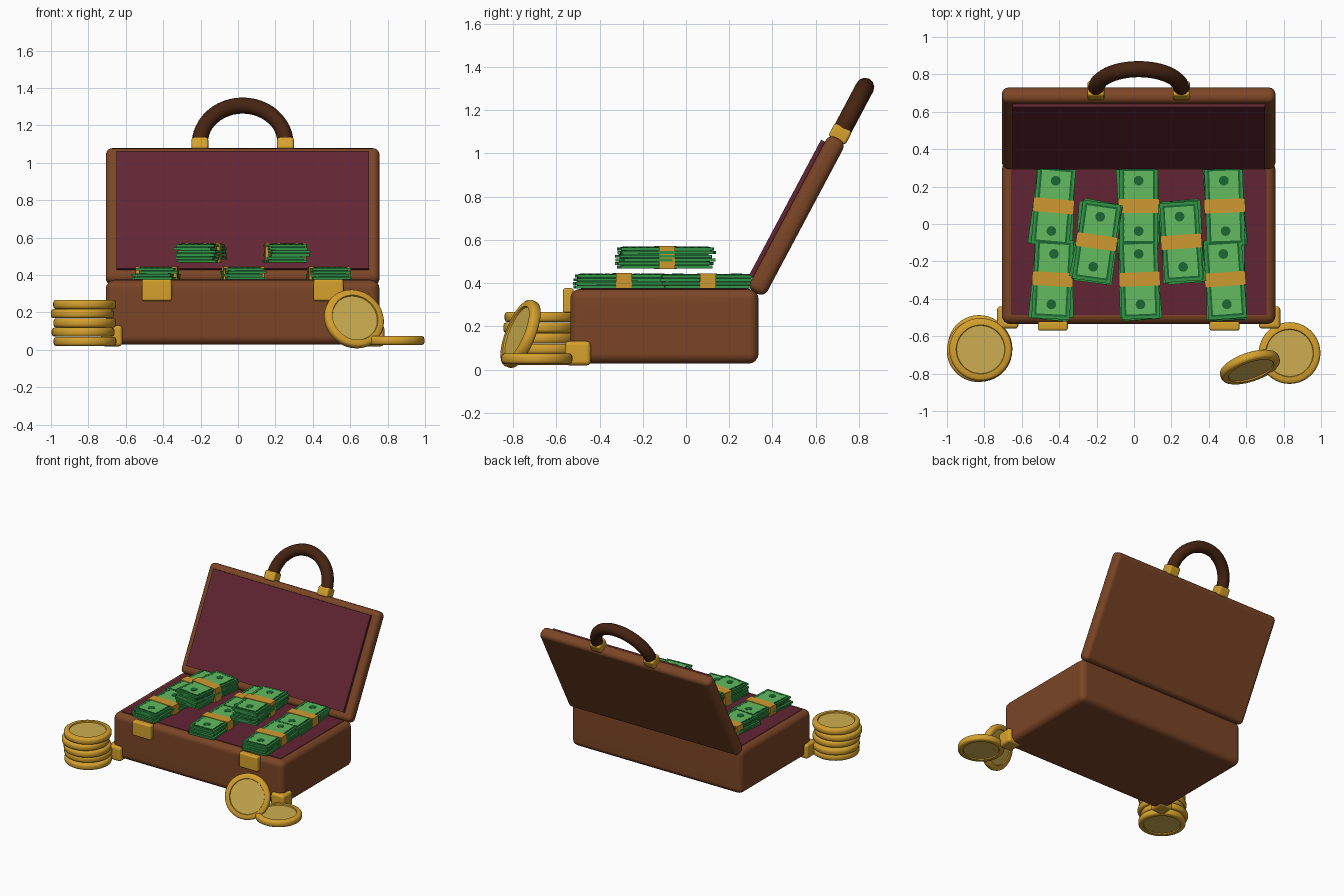
import bpy, bmesh, math, random
from mathutils import Matrix, Vector

if "Cube" in bpy.data.objects:
    bpy.data.objects.remove(bpy.data.objects["Cube"])

random.seed(4)


def material(name, r, g, b):
    m = bpy.data.materials.new(name)
    lin = [((c / 255 + 0.055) / 1.055) ** 2.4 for c in (r, g, b)]
    m.diffuse_color = (*lin, 1)
    m.use_nodes = True
    m.node_tree.nodes["Principled BSDF"].inputs["Base Color"].default_value = m.diffuse_color
    return m


LEATHER = material("brown leather", 122, 69, 37)
LINING = material("maroon lining", 98, 37, 51)
GRIP = material("dark brown leather", 70, 36, 17)
GOLD = material("gold", 213, 161, 45)
PALE = material("pale gold", 205, 174, 80)
GREEN = material("note green", 50, 150, 70)
LIGHT = material("light note green", 98, 187, 94)
INK = material("dark note green", 27, 105, 52)
BAND = material("paper band orange", 207, 154, 48)


def finish(bm, name, mats, matrix=Matrix(), smooth=True):
    bmesh.ops.recalc_face_normals(bm, faces=bm.faces)
    me = bpy.data.meshes.new(name)
    bm.to_mesh(me)
    bm.free()
    ob = bpy.data.objects.new(name, me)
    bpy.context.collection.objects.link(ob)
    for m in mats:
        me.materials.append(m)
    ob.matrix_world = matrix
    if smooth:
        bpy.ops.object.select_all(action='DESELECT')
        ob.select_set(True)
        bpy.context.view_layer.objects.active = ob
        bpy.ops.object.shade_smooth_by_angle(angle=math.radians(40))
    return ob


def add_box(bm, size, matrix=Matrix(), index=0):
    verts = bmesh.ops.create_cube(
        bm, size=1, matrix=matrix @ Matrix.Diagonal((*size, 1)))["verts"]
    for f in {f for v in verts for f in v.link_faces}:
        f.material_index = index


def box(name, size, mat, matrix, bevel=0.0, segments=4):
    bm = bmesh.new()
    add_box(bm, size)
    if bevel:
        bmesh.ops.bevel(bm, geom=bm.edges[:], offset=bevel, segments=segments,
                        profile=0.5, affect='EDGES')
    ob = finish(bm, name, [mat], matrix, bevel > 0)
    if bevel:
        ob.modifiers.new("flat_sides", 'WEIGHTED_NORMAL').keep_sharp = True
    return ob


T = Matrix.Translation
CX = 0.025  # case centre in x

# Case base with lining
box("case_base", (1.463, 0.87, 0.345), LEATHER, T((CX, -0.1, 0.2)), 0.045)
box("base_lining", (1.365, 0.775, 0.02), LINING, T((CX, -0.098, 0.366)))

# Open lid, leaning back; its local z runs up the lid
LID = T((CX, 0.512, 0.712)) @ Matrix.Rotation(math.radians(-28), 4, 'X')
box("case_lid", (1.463, 0.09, 0.81), LEATHER, LID, 0.035)
box("lid_lining", (1.35, 0.03, 0.71), LINING, LID @ T((0, -0.05, 0.008)))

# Handle and its collars
R = 0.229
curve = bpy.data.curves.new("handle", 'CURVE')
curve.dimensions = '3D'
curve.bevel_depth = 0.043
curve.bevel_resolution = 4
curve.use_fill_caps = True
spline = curve.splines.new('POLY')
arc = [(R * math.cos(math.pi * i / 24), 0, 0.444 + R * math.sin(math.pi * i / 24))
       for i in range(25)]
path = [(R, 0, 0.41)] + arc + [(-R, 0, 0.41)]
spline.points.add(len(path) - 1)
for p, co in zip(spline.points, path):
    p.co = (*co, 1)
spline.use_smooth = True
handle = bpy.data.objects.new("handle", curve)
bpy.context.collection.objects.link(handle)
curve.materials.append(GRIP)
handle.matrix_world = LID
bpy.ops.object.select_all(action='DESELECT')
handle.select_set(True)
bpy.context.view_layer.objects.active = handle
bpy.ops.object.convert(target='MESH')

# Metal fittings, one of each per side
for side, s in (("left", -1), ("right", 1)):
    box(f"handle_collar_{side}", (0.09, 0.09, 0.07), GOLD,
        LID @ T((s * R, 0, 0.428)), 0.014, 3)
    box(f"latch_{side}", (0.16, 0.05, 0.115), GOLD,
        T((CX + s * 0.459, -0.545, 0.319)), 0.012, 3)
    box(f"corner_guard_{side}", (0.115, 0.12, 0.112), GOLD,
        T((CX + s * 0.7, -0.5, 0.075)), 0.02, 3)


# Coins: turned profile with a sunken pale face on both sides
def coin(name, loc, normal=(0, 0, 1), r=0.165):
    half = [(0, 0.016), (r - 0.04, 0.016), (r - 0.037, 0.024), (r - 0.012, 0.024),
            (r - 0.004, 0.019), (r, 0.009)]
    profile = half + [(a, -z) for a, z in reversed(half)]
    bm = bmesh.new()
    vs = [bm.verts.new((a, 0, z)) for a, z in profile]
    es = [bm.edges.new(pair) for pair in zip(vs, vs[1:])]
    bmesh.ops.spin(bm, geom=vs + es, cent=(0, 0, 0), axis=(0, 0, 1),
                   angle=math.tau, steps=40, use_duplicate=False)
    bmesh.ops.remove_doubles(bm, verts=bm.verts, dist=0.0005)
    for f in bm.faces:
        if max(v.co.xy.length for v in f.verts) < r - 0.039:
            f.material_index = 1
    turn = Vector((0, 0, 1)).rotation_difference(Vector(normal)).to_matrix().to_4x4()
    finish(bm, name, [GOLD, PALE], T(loc) @ turn)


for i, (dx, dy) in enumerate([(0.005, 0), (-0.005, 0.012), (0.004, -0.008),
                              (-0.01, -0.01), (0.003, -0.004)]):
    coin(f"stacked_coin_{i + 1}", (-0.823 + dx, -0.667 + dy, 0.045 + 0.0495 * i), r=0.168)
coin("flat_coin", (0.832, -0.69, 0.05))
coin("leaning_coin", (0.62, -0.765, 0.165), (0.3, -0.88, 0.36))


# Banknote bundles: loose sheets, a printed top sheet and a paper band
def bundle(name, x, y, z, turn, layers):
    place = T((x, y, z)) @ Matrix.Rotation(math.radians(turn), 4, 'Z')
    step, w, l = 0.0165, 0.205, 0.425
    bm = bmesh.new()
    for i in range(layers):
        top = i == layers - 1
        ang = 0 if top else random.uniform(-4, 4)
        off = (0, 0) if top else (random.uniform(-0.01, 0.01), random.uniform(-0.01, 0.01))
        m = T((*off, (i + 0.5) * step)) @ Matrix.Rotation(math.radians(ang), 4, 'Z')
        add_box(bm, (w, l, step - 0.003), m)
        add_box(bm, (w - 0.03, l - 0.03, 0.003), m @ T((0, 0, step / 2)), 2)
    h = layers * step
    # printed panel with dashed frame and a medallion on each half
    add_box(bm, (w - 0.05, l - 0.05, 0.004), T((0, 0, h)), 1)
    for s in (-1, 1):
        for k in range(-5, 6):
            add_box(bm, (0.004, 0.018, 0.004), T((s * 0.079, k * 0.034, h + 0.001)), 2)
        for k in range(-2, 3):
            add_box(bm, (0.018, 0.004, 0.004), T((k * 0.032, s * 0.189, h + 0.001)), 2)
        disc = bmesh.ops.create_cone(bm, cap_ends=True, segments=16, radius1=0.026,
                                     radius2=0.026, depth=0.006,
                                     matrix=T((0, s * 0.135, h + 0.001)))
        for f in {f for v in disc["verts"] for f in v.link_faces}:
            f.material_index = 2
    finish(bm, name, [GREEN, LIGHT, INK], place, False)
    box(name + "_band", (w + 0.015, 0.074, h + 0.008), BAND, place @ T((0, 0, h / 2 + 0.002)))


LOW, HIGH = 0.373, 0.466
for name, x, y, z, turn, layers in [
        ("notes_left_back", -0.43, 0.097, LOW, -5, 4),
        ("notes_left_front", -0.435, -0.295, LOW + 0.001, -3, 4),
        ("notes_middle_back", 0.025, 0.097, LOW, 0, 4),
        ("notes_middle_front", 0.03, -0.295, LOW + 0.001, 2, 4),
        ("notes_right_back", 0.485, 0.097, LOW, 2, 4),
        ("notes_right_front", 0.487, -0.295, LOW + 0.001, 4, 4),
        ("notes_upper_left", -0.2, -0.095, HIGH, -8, 6),
        ("notes_upper_right", 0.253, -0.095, HIGH, 4, 6)]:
    bundle(name, x, y, z, turn, layers)
